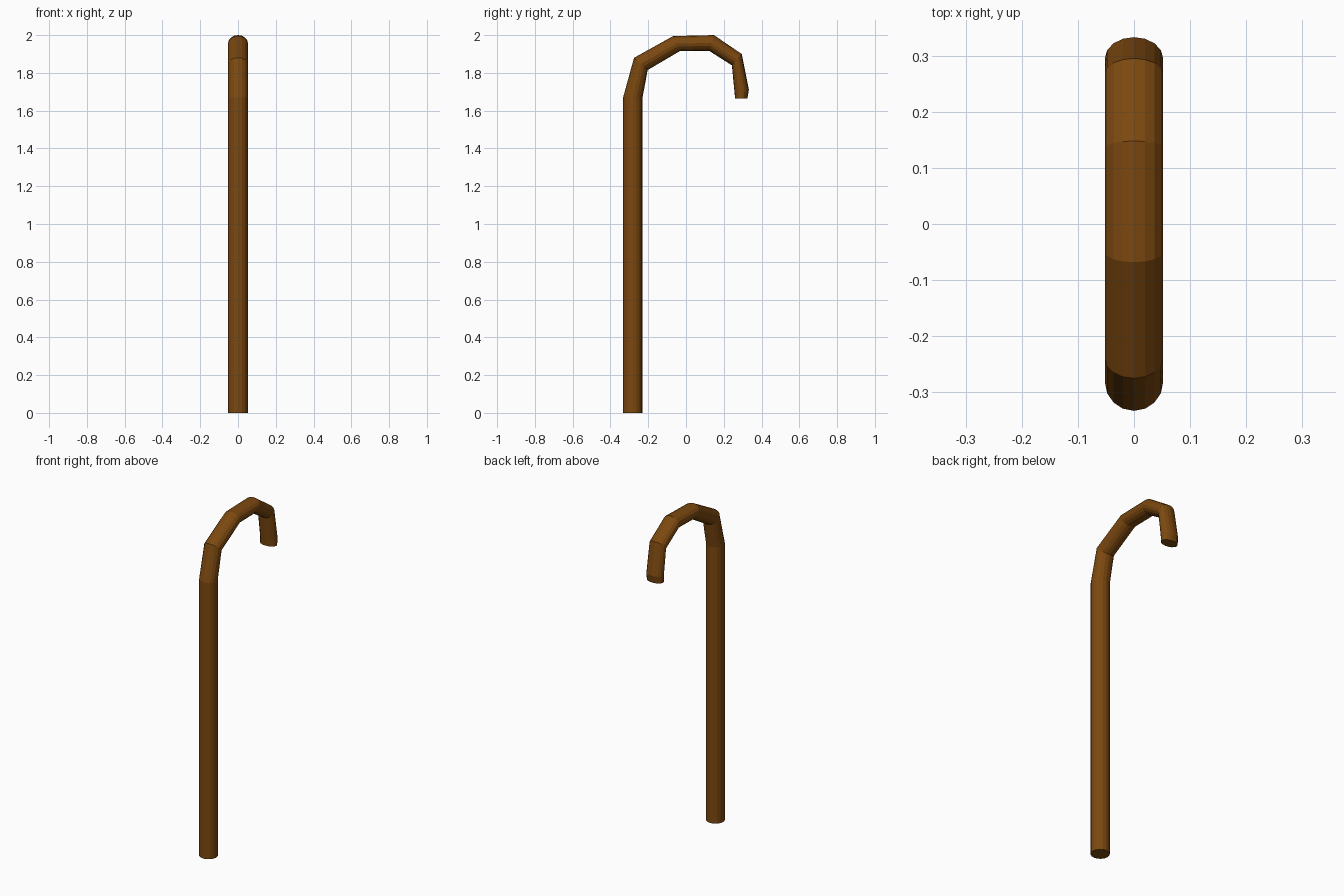
import bpy, bmesh, math
from mathutils import Vector

if "Cube" in bpy.data.objects:
    bpy.data.objects.remove(bpy.data.objects["Cube"])

SIDES = 16
RADIUS = 0.052

# Each ring: outer (y, z) and inner (y, z) edge of the cane
RINGS = [
    ((-0.333, 0.0), (-0.230, 0.0)),
    ((-0.333, 1.67), (-0.230, 1.67)),
    ((-0.275, 1.88), (-0.203, 1.815)),
    ((-0.068, 1.995), (-0.033, 1.915)),
    ((0.148, 2.0), (0.122, 1.917)),
    ((0.295, 1.90), (0.243, 1.84)),
    ((0.333, 1.71), (0.257, 1.695)),
    ((0.325, 1.665), (0.260, 1.665)),
]

# Loft elliptical cross-sections along the shaft and hook
bm = bmesh.new()
loops = []
for outer, inner in RINGS:
    o, i = Vector((0, *outer)), Vector((0, *inner))
    mid, half = (o + i) / 2, (o - i) / 2
    loop = []
    for k in range(SIDES):
        a = 2 * math.pi * k / SIDES
        loop.append(bm.verts.new(mid + half * math.cos(a) + Vector((RADIUS * math.sin(a), 0, 0))))
    loops.append(loop)
for a, b in zip(loops, loops[1:]):
    for k in range(SIDES):
        n = (k + 1) % SIDES
        bm.faces.new((a[k], a[n], b[n], b[k]))

# Flat end caps
bm.faces.new(loops[0])
bm.faces.new(loops[-1])
bmesh.ops.recalc_face_normals(bm, faces=bm.faces)

mesh = bpy.data.meshes.new("cane")
bm.to_mesh(mesh)
bm.free()
cane = bpy.data.objects.new("cane", mesh)
bpy.context.collection.objects.link(cane)

# Brown wood
wood = bpy.data.materials.new("brown_wood")
wood.diffuse_color = (0.20, 0.065, 0.005, 1)
wood.use_nodes = True
wood.node_tree.nodes["Principled BSDF"].inputs["Base Color"].default_value = wood.diffuse_color
mesh.materials.append(wood)
